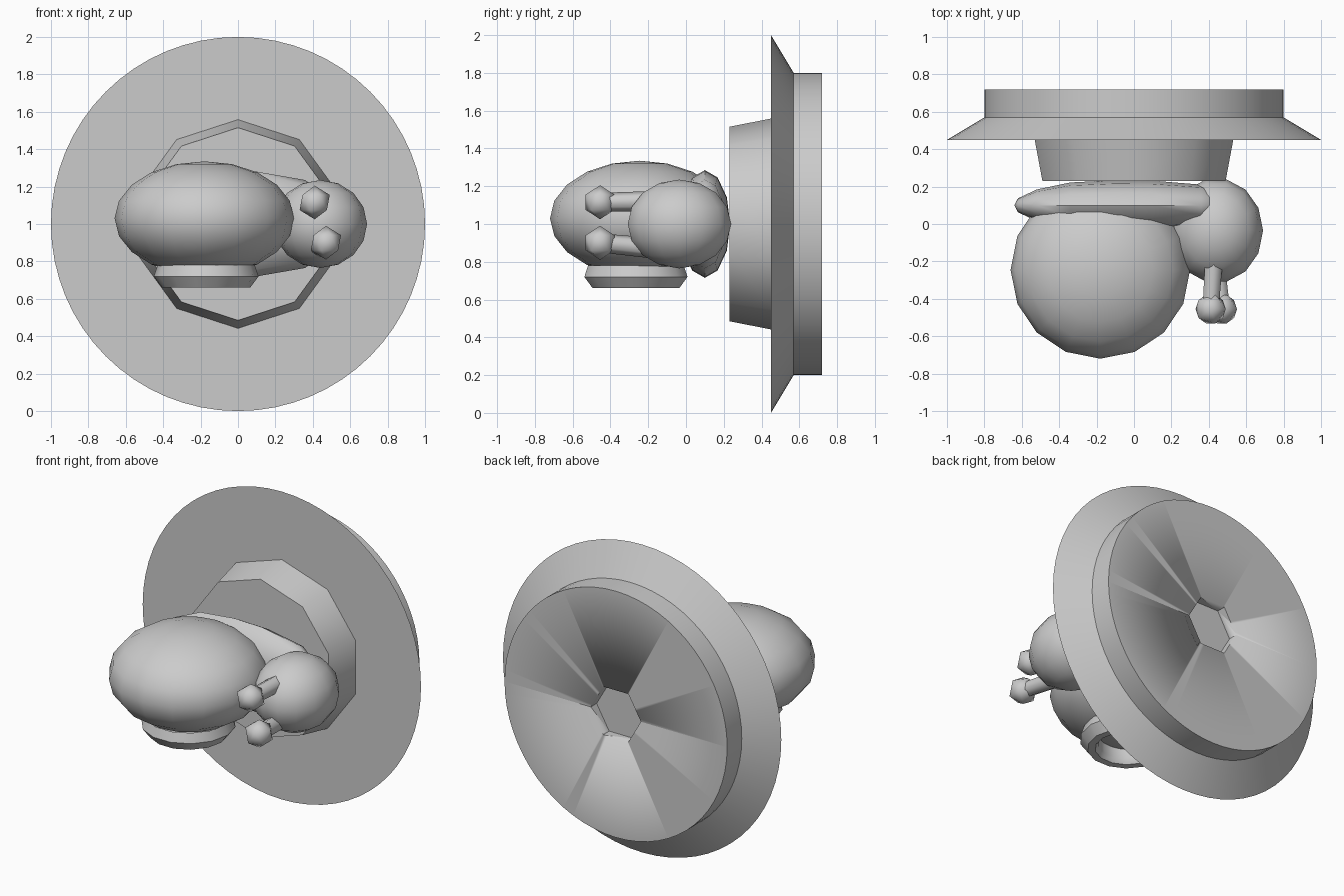
import bpy, bmesh
from math import pi, radians, sin, cos
from mathutils import Matrix, Vector

cube = bpy.data.objects.get("Cube")
if cube:
    bpy.data.objects.remove(cube, do_unlink=True)

TURN = {"z": Matrix(), "y": Matrix.Rotation(-pi / 2, 4, "X"), "x": Matrix.Rotation(pi / 2, 4, "Y")}


def finish(bm, name, angle=50):
    mesh = bpy.data.meshes.new(name)
    bm.to_mesh(mesh)
    bm.free()
    ob = bpy.data.objects.new(name, mesh)
    bpy.context.collection.objects.link(ob)
    bpy.ops.object.select_all(action="DESELECT")
    bpy.context.view_layer.objects.active = ob
    ob.select_set(True)
    bpy.ops.object.shade_smooth_by_angle(angle=radians(angle))
    return ob


def lathe(name, profile, sides, axis="z", at=(0, 0, 0), scale=(1, 1, 1), phase=0):
    """Revolve (radius, height) points round the chosen axis."""
    bm = bmesh.new()
    verts = [bm.verts.new((r * cos(phase), r * sin(phase), h)) for r, h in profile]
    edges = [bm.edges.new(pair) for pair in zip(verts, verts[1:])]
    bmesh.ops.spin(bm, geom=verts + edges, cent=(0, 0, 0), axis=(0, 0, 1),
                   angle=2 * pi, steps=sides, use_duplicate=False)
    bmesh.ops.remove_doubles(bm, verts=bm.verts, dist=0.0005)
    bmesh.ops.recalc_face_normals(bm, faces=bm.faces)
    bm.transform(Matrix.Translation(at) @ Matrix.Diagonal((*scale, 1)) @ TURN[axis])
    return finish(bm, name)


def ellipsoid(name, at, radii, sides, rings):
    arc = [(sin(pi * i / rings), -cos(pi * i / rings)) for i in range(rings + 1)]
    return lathe(name, arc, sides, at=at, scale=radii)


# Wall plate with a flared rim and a hexagonal mounting recess in the back
plate = lathe("wall_plate", [(0, 0.45), (1, 0.45), (0.8, 0.57), (0.8, 0.72), (0, 0.72)],
              64, "y", (0, 0, 1))
cutter = lathe("recess_cutter", [(0, 0.66), (0.18, 0.66), (0.18, 0.8), (0, 0.8)],
               6, "y", (0, 0, 1))
cutter.hide_render = True
cut = plate.modifiers.new("recess", "BOOLEAN")
cut.operation = "DIFFERENCE"
cut.object = cutter
bpy.context.view_layer.objects.active = plate
bpy.ops.object.modifier_apply(modifier=cut.name)
bpy.data.objects.remove(cutter, do_unlink=True)

# Ten-sided raised boss
lathe("boss", [(0, 0.23), (0.515, 0.23), (0.56, 0.46), (0, 0.46)], 10, "y", (0, 0, 1), phase=pi / 2)

# Rounded shell, the long body behind it and the head
ellipsoid("shell", (-0.18, -0.245, 1.03), (0.48, 0.475, 0.305), 16, 10)
lathe("body", [(0, -0.64), (0.08, -0.62), (0.18, -0.52), (0.26, -0.34), (0.285, -0.1),
               (0.28, 0.1), (0.235, 0.36), (0.15, 0.46), (0, 0.5)],
      12, "x", (0, 0.1, 1.0), (1, 0.47, 1))
ellipsoid("head", (0.44, -0.035, 1.0), (0.25, 0.28, 0.235), 14, 8)

# Hollow foot ring under the shell
lathe("foot_ring", [(0.17, 0.78), (0.17, 0.69), (0.19, 0.66), (0.235, 0.66), (0.28, 0.72), (0.26, 0.78)],
      14, at=(-0.17, -0.265, 0))

# Eye stalks with faceted knobs
for side, root, tip in (("upper", (0.43, -0.15, 1.12), (0.41, -0.455, 1.115)),
                        ("lower", (0.43, -0.15, 0.87), (0.47, -0.455, 0.9))):
    root, tip = Vector(root), Vector(tip)
    span = tip - root
    bm = bmesh.new()
    bmesh.ops.create_cone(bm, cap_ends=True, segments=6, radius1=0.055, radius2=0.05, depth=span.length)
    bm.transform(Matrix.Translation((root + tip) / 2) @ span.to_track_quat("Z", "Y").to_matrix().to_4x4())
    finish(bm, side + "_stalk", 65)
    bm = bmesh.new()
    bmesh.ops.create_icosphere(bm, subdivisions=1, radius=0.09, matrix=Matrix.Translation(tip))
    finish(bm, side + "_knob")

# Three flat leaves on the front of the plate
for i, (base, tip, width) in enumerate((((0.0, 0.31), (0.03, 0.45), 0.04),
                                        ((0.0, 0.29), (-0.16, 0.22), 0.035),
                                        ((0.03, 0.28), (0.15, 0.05), 0.05))):
    base, tip = Vector(base), Vector(tip)
    across = (tip - base).orthogonal().normalized() * width
    steps = [k / 6 for k in range(7)]
    outline = [base.lerp(tip, t) + across * sin(pi * t) for t in steps]
    outline += [base.lerp(tip, t) - across * sin(pi * t) for t in steps[-2:0:-1]]
    bm = bmesh.new()
    face = bm.faces.new([bm.verts.new((p.x, 0.448, p.y)) for p in outline])
    face.normal_update()
    if face.normal.y > 0:
        face.normal_flip()
    finish(bm, "leaf_%d" % (i + 1))
